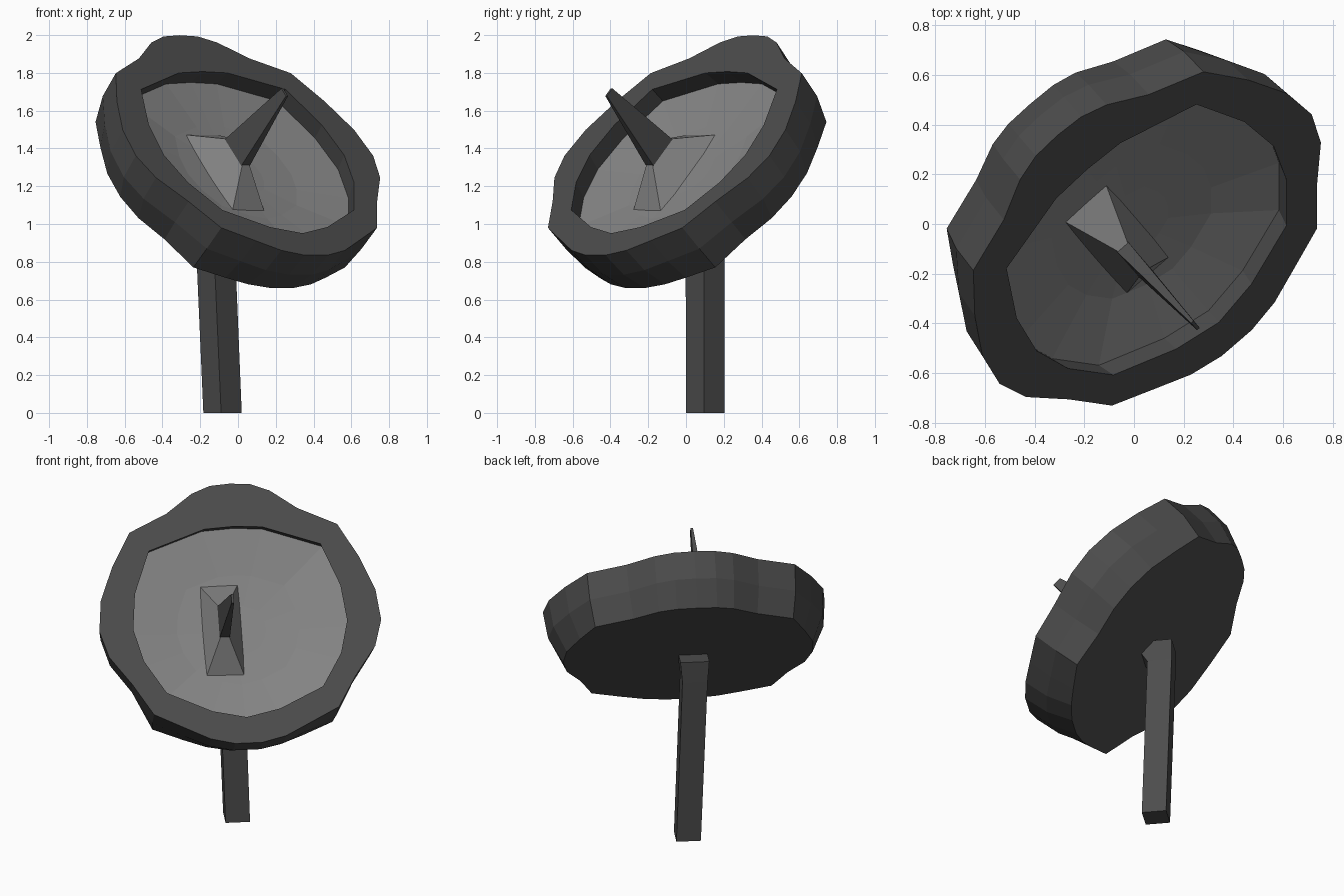
import bpy, bmesh, math
from mathutils import Vector

cube = bpy.data.objects.get("Cube")
if cube:
    bpy.data.objects.remove(cube)


def material(name, grey):
    m = bpy.data.materials.new(name)
    m.use_nodes = True
    colour = (grey, grey, grey, 1)
    m.diffuse_color = colour
    m.node_tree.nodes["Principled BSDF"].inputs["Base Color"].default_value = colour
    return m


DARK = material("dark grey", 0.072)
LIGHT = material("light grey", 0.23)

# Dish frame: side (across), up (along the face), out (the way the dish points)
turn, tilt = math.radians(40.8), math.radians(43.5)
side = Vector((math.cos(turn), math.sin(turn), 0))
ahead = Vector((math.sin(turn), -math.cos(turn), 0))
z_axis = Vector((0, 0, 1))
up = z_axis * math.cos(tilt) - ahead * math.sin(tilt)
out = z_axis * math.sin(tilt) + ahead * math.cos(tilt)


def dish_point(u, v, n):
    return side * u + up * v + out * n


def pole_point(u, h, z):
    return side * u + ahead * h + z_axis * z


def mirrored(half):
    """Close a half outline running from the top down the +side."""
    return half + [(-u, v) for u, v in reversed(half) if u > 0]


def scaled(outline, factor, centre=.92):
    return [(u * factor, centre + (v - centre) * factor) for u, v in outline]


def ring(bm, points):
    return [bm.verts.new(p) for p in points]


def dish_ring(bm, outline, n):
    return ring(bm, [dish_point(u, v, n) for u, v in outline])


def skin(bm, a, b):
    for i in range(len(a)):
        j = (i + 1) % len(a)
        bm.faces.new((a[i], a[j], b[j], b[i]))


def finish(bm, name, mat):
    bmesh.ops.recalc_face_normals(bm, faces=bm.faces)
    mesh = bpy.data.meshes.new(name)
    bm.to_mesh(mesh)
    bm.free()
    mesh.materials.append(mat)
    obj = bpy.data.objects.new(name, mesh)
    bpy.context.collection.objects.link(obj)
    return obj


def loft(name, mat, rings):
    """Skin a stack of rings and cap both ends."""
    bm = bmesh.new()
    loops = [ring(bm, r) for r in rings]
    for a, b in zip(loops, loops[1:]):
        skin(bm, a, b)
    bm.faces.new(loops[0])
    bm.faces.new(loops[-1])
    return finish(bm, name, mat)


def rectangle(point, u0, u1, v0, v1, n):
    return [point(u, v, n) for u, v in ((u0, v0), (u1, v0), (u1, v1), (u0, v1))]


front_outline = mirrored([(0, 1.775), (.12, 1.766), (.23, 1.722), (.386, 1.606), (.612, 1.498),
                          (.727, 1.291), (.809, 1.085), (.83, .896), (.784, .736), (.659, .561),
                          (.545, .37), (.36, .275), (.222, .205), (.08, .17)])
back_outline = mirrored([(0, 1.68), (.12, 1.675), (.22, 1.645), (.365, 1.55), (.583, 1.447),
                         (.66, 1.26), (.725, 1.07), (.735, .9), (.7, .745), (.61, .59),
                         (.53, .385), (.35, .31), (.22, .262), (.08, .235)])
# The wall runs nearly straight to mid depth, then draws in to the back
mid_outline = [(u + (s - u) * .2, v + (t - v) * .2)
               for (u, v), (s, t) in zip(front_outline, back_outline)]
opening = mirrored([(0, 1.51), (.17, 1.5), (.505, 1.38), (.605, 1.12), (.63, .9),
                    (.58, .7), (.46, .5), (.2, .375), (0, .33)])
floor_edge = scaled(opening, 1.04)
FRONT, MID, BACK, FLOOR = 1.034, 0.87, 0.713, 0.925

# Dish body: flat back, outer wall, front rim and the wall inside the opening
bm = bmesh.new()
back = dish_ring(bm, back_outline, BACK)
middle = dish_ring(bm, mid_outline, MID)
front = dish_ring(bm, front_outline, FRONT)
lip = dish_ring(bm, opening, FRONT)
inner = dish_ring(bm, floor_edge, FLOOR)
bm.faces.new(back)
skin(bm, back, middle)
skin(bm, middle, front)
skin(bm, lip, inner)
rim_edges = []
for loop in (front, lip):
    for i, v in enumerate(loop):
        rim_edges.append(bm.edges.get((v, loop[(i + 1) % len(loop)])))
bmesh.ops.triangle_fill(bm, edges=rim_edges, use_beauty=True, normal=out)
finish(bm, "dish_body", DARK)

# Reflector: very shallow bowl set in the opening
bm = bmesh.new()
loops = [dish_ring(bm, scaled(floor_edge, factor), n)
         for factor, n in ((1, FLOOR), (.55, .88), (.25, .868))]
for a, b in zip(loops, loops[1:]):
    skin(bm, a, b)
bm.faces.new(loops[-1])
reflector = finish(bm, "reflector", LIGHT)
if sum(p.normal.dot(out) for p in reflector.data.polygons) < 0:
    reflector.data.flip_normals()

# Receiver: hipped base with a tapering horn
loft("receiver_base", LIGHT, [rectangle(dish_point, -.21, .022, .632, 1.21, .866),
                              rectangle(dish_point, -.12, -.07, .833, 1.022, 1.03)])
loft("receiver_horn", DARK, [rectangle(dish_point, -.125, -.065, .831, 1.024, 1.025),
                             rectangle(dish_point, -.087, -.073, .88, .935, 1.51)])

# Pole: square post, leaning slightly and flaring forward under the dish
loft("pole", DARK, [rectangle(pole_point, -.067, .077, -.203, -.059, 0),
                    rectangle(pole_point, -.104, .044, -.23, -.086, 1.04),
                    rectangle(pole_point, -.114, .056, -.232, .0, 1.17)])
